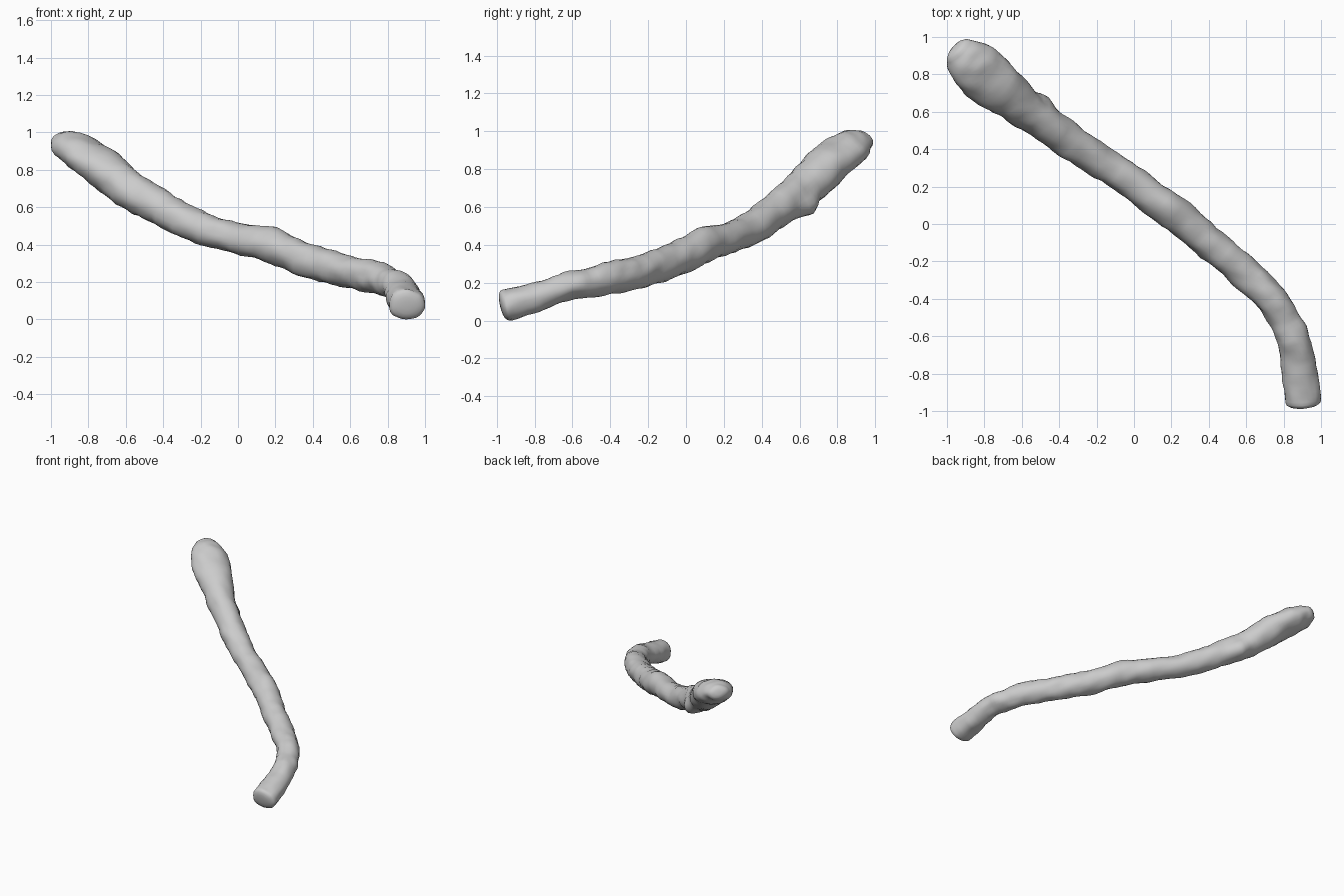
import bpy
import bmesh
import math
from mathutils import Vector, noise

cube = bpy.data.objects.get("Cube")
if cube:
    bpy.data.objects.remove(cube, do_unlink=True)

SIDES = 24
STEPS = 6

# Branch centreline: x, y, z, half width, half thickness
PATH = [
    (-.94, .92, .96, .085, .055),
    (-.89, .87, .93, .13, .085),
    (-.80, .79, .87, .147, .092),
    (-.68, .69, .78, .122, .104),
    (-.55, .585, .68, .103, .1),
    (-.38, .465, .588, .095, .092),
    (-.20, .34, .497, .09, .086),
    (0, .205, .442, .09, .083),
    (.20, .06, .395, .09, .09),
    (.38, -.09, .32, .087, .087),
    (.55, -.23, .278, .087, .087),
    (.69, -.36, .242, .085, .088),
    (.79, -.50, .215, .085, .08),
    (.85, -.63, .19, .086, .073),
    (.885, -.80, .13, .099, .077),
    (.895, -.955, .09, .098, .086),
]

# Knots and dents: centre, reach, height
KNOTS = [
    (Vector((-.49, .66, .61)), .06, .045),
    (Vector((.20, .10, .48)), .06, .012),
    (Vector((-.57, .50, .72)), .05, -.015),
    (Vector((.78, -.42, .27)), .06, .012),
    (Vector((.31, -.05, .24)), .06, .012),
    (Vector((-.70, .74, .88)), .08, .015),
]


def spline(p, q, r, s, t):
    """Smooth curve from q to r."""
    return q + (r - p) * (t / 2) + (p - q * 2.5 + r * 2 - s / 2) * t * t \
        + (q * 3 - p - r * 3 + s) * (t ** 3 / 2)


def sample_path():
    centres = [Vector(row[:3]) for row in PATH]
    sizes = [Vector((row[3], row[4], 0)) for row in PATH]
    last = len(PATH) - 1
    result = []
    for i in range(last):
        ids = (max(i - 1, 0), i, i + 1, min(i + 2, last))
        for k in range(STEPS):
            t = k / STEPS
            result.append((spline(*[centres[j] for j in ids], t),
                           spline(*[sizes[j] for j in ids], t)))
    result.append((centres[last], sizes[last]))
    return result


def roughen(point, outward):
    """Uneven bark with a few distinct knots."""
    push = noise.noise(point * 7) * .01 + noise.noise(point * 16) * .009
    for centre, reach, height in KNOTS:
        push += height * math.exp(-((point - centre).length / reach) ** 2)
    return point + outward * push


def add_ring(bm, centre, direction, size, scale=1):
    side = direction.cross(Vector((0, 0, 1))).normalized()
    up = side.cross(direction)
    ring = []
    for i in range(SIDES):
        angle = math.tau * i / SIDES
        offset = side * (math.cos(angle) * size.x) + up * (math.sin(angle) * size.y)
        point = centre + offset * scale
        ring.append(bm.verts.new(roughen(point, offset.normalized() * scale)))
    return ring


# Lofted branch with softly domed ends
samples = sample_path()
bm = bmesh.new()
rings = []
count = len(samples)
directions = [(samples[min(i + 1, count - 1)][0] - samples[max(i - 1, 0)][0]).normalized()
              for i in range(count)]
first, final = samples[0], samples[-1]
for scale, depth in ((.3, .035), (.65, .028), (.88, .015)):
    rings.append(add_ring(bm, first[0] - directions[0] * depth, directions[0], first[1], scale))
for (centre, size), direction in zip(samples, directions):
    rings.append(add_ring(bm, centre, direction, size))
for scale, depth in ((.95, .01), (.8, .02), (.55, .026), (.25, .029)):
    rings.append(add_ring(bm, final[0] + directions[-1] * depth, directions[-1], final[1], scale))
for lower, upper in zip(rings, rings[1:]):
    for i in range(SIDES):
        j = (i + 1) % SIDES
        bm.faces.new((lower[i], lower[j], upper[j], upper[i]))
bm.faces.new(rings[0])
bm.faces.new(rings[-1])
bmesh.ops.recalc_face_normals(bm, faces=bm.faces)

# Centre the branch and rest it on the floor
low = Vector([min(v.co[a] for v in bm.verts) for a in range(3)])
high = Vector([max(v.co[a] for v in bm.verts) for a in range(3)])
origin = Vector(((low.x + high.x) / 2, (low.y + high.y) / 2, low.z))
bmesh.ops.translate(bm, verts=bm.verts, vec=-origin)

mesh = bpy.data.meshes.new("branch")
bm.to_mesh(mesh)
bm.free()
branch = bpy.data.objects.new("branch", mesh)
bpy.context.collection.objects.link(branch)

# Plain grey surface
grey = bpy.data.materials.new("light_grey")
grey.use_nodes = True
colour = (.6, .6, .6, 1)
grey.diffuse_color = colour
grey.node_tree.nodes["Principled BSDF"].inputs["Base Color"].default_value = colour
mesh.materials.append(grey)

bpy.ops.object.select_all(action='DESELECT')
branch.select_set(True)
bpy.context.view_layer.objects.active = branch
bpy.ops.object.shade_smooth_by_angle(angle=math.radians(40))
